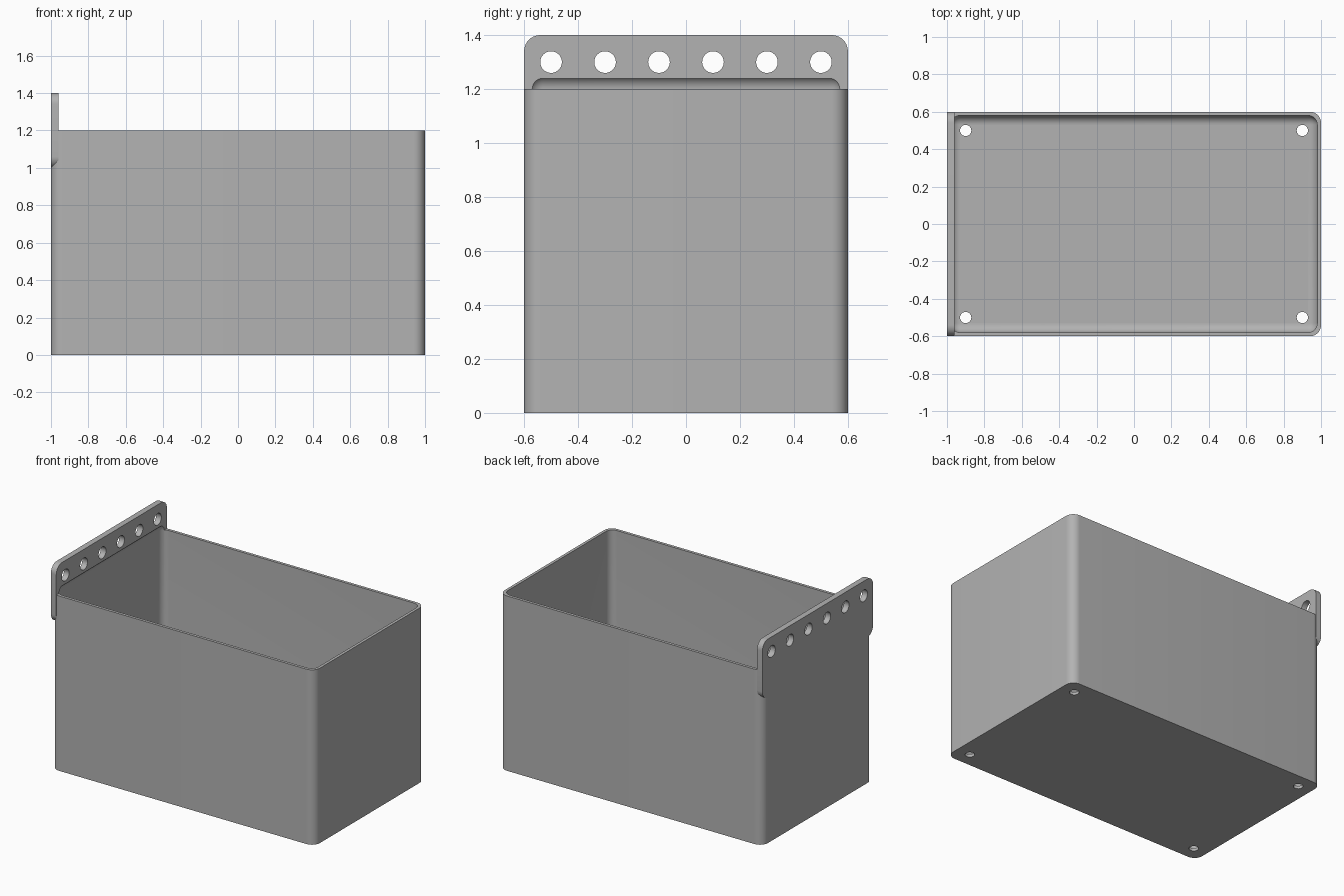
import bpy, bmesh
from math import pi
from mathutils import Matrix, Vector

old = bpy.data.objects.get("Cube")
if old:
    bpy.data.objects.remove(old)

grey = bpy.data.materials.new("grey_plastic")
grey.use_nodes = True
colour = (0.45, 0.45, 0.45, 1)
grey.diffuse_color = colour
grey.node_tree.nodes["Principled BSDF"].inputs["Base Color"].default_value = colour


def make_object(name, bm, helper=False):
    mesh = bpy.data.meshes.new(name)
    bmesh.ops.recalc_face_normals(bm, faces=bm.faces)
    bm.to_mesh(mesh)
    bm.free()
    obj = bpy.data.objects.new(name, mesh)
    bpy.context.collection.objects.link(obj)
    mesh.materials.append(grey)
    obj.hide_render = helper
    return obj


def rounded_box(name, low, high, radius, axis=None, helper=False):
    """Box with edges along one axis (or all edges) rounded."""
    low, high = Vector(low), Vector(high)
    bm = bmesh.new()
    bmesh.ops.create_cube(bm, size=1)
    for v in bm.verts:
        v.co = Vector([l if c < 0 else h for c, l, h in zip(v.co, low, high)])
    edges = [e for e in bm.edges if axis is None or
             abs((e.verts[0].co - e.verts[1].co).normalized()[axis]) > 0.9]
    bmesh.ops.bevel(bm, geom=edges, offset=radius, segments=10,
                    profile=0.5, affect='EDGES')
    return make_object(name, bm, helper)


def hole_cutters(name, centres, radius, depth, turn):
    bm = bmesh.new()
    for c in centres:
        bmesh.ops.create_cone(bm, cap_ends=True, segments=40, radius1=radius,
                              radius2=radius, depth=depth,
                              matrix=Matrix.Translation(c) @ turn)
    return make_object(name, bm, True)


def combine(target, other, operation):
    mod = target.modifiers.new(operation.lower(), 'BOOLEAN')
    mod.operation = operation
    mod.solver = 'EXACT'
    mod.object = other
    bpy.context.view_layer.objects.active = target
    bpy.ops.object.modifier_apply(modifier=mod.name)
    bpy.data.objects.remove(other)


# Open bin with a taller mounting plate at its right end
bin_body = rounded_box("storage_bin", (-1, -0.6, 0), (1, 0.6, 1.2), 0.06, axis=2)
plate = rounded_box("mounting_plate", (-1, -0.6, 1), (-0.96, 0.6, 1.4), 0.06, axis=0)
combine(bin_body, plate, 'UNION')

# Cavity with filleted floor, also scooping the foot of the plate
cavity = rounded_box("cavity_cutter", (-0.98, -0.58, 0.02), (0.98, 0.58, 1.25),
                     0.05, helper=True)
combine(bin_body, cavity, 'DIFFERENCE')

# Row of mounting holes
row = [(-0.98, -0.5 + 0.2 * i, 1.3) for i in range(6)]
combine(bin_body, hole_cutters("mounting_holes", row, 0.04, 0.1,
                               Matrix.Rotation(pi / 2, 4, 'Y')), 'DIFFERENCE')

# Drain holes in the floor corners
drains = [(x, y, 0) for x in (-0.9, 0.9) for y in (-0.5, 0.5)]
combine(bin_body, hole_cutters("drain_holes", drains, 0.03, 0.1,
                               Matrix.Identity(4)), 'DIFFERENCE')

bpy.ops.object.select_all(action='DESELECT')
bin_body.select_set(True)
bpy.context.view_layer.objects.active = bin_body
bpy.ops.object.shade_smooth_by_angle(angle=pi / 6)
